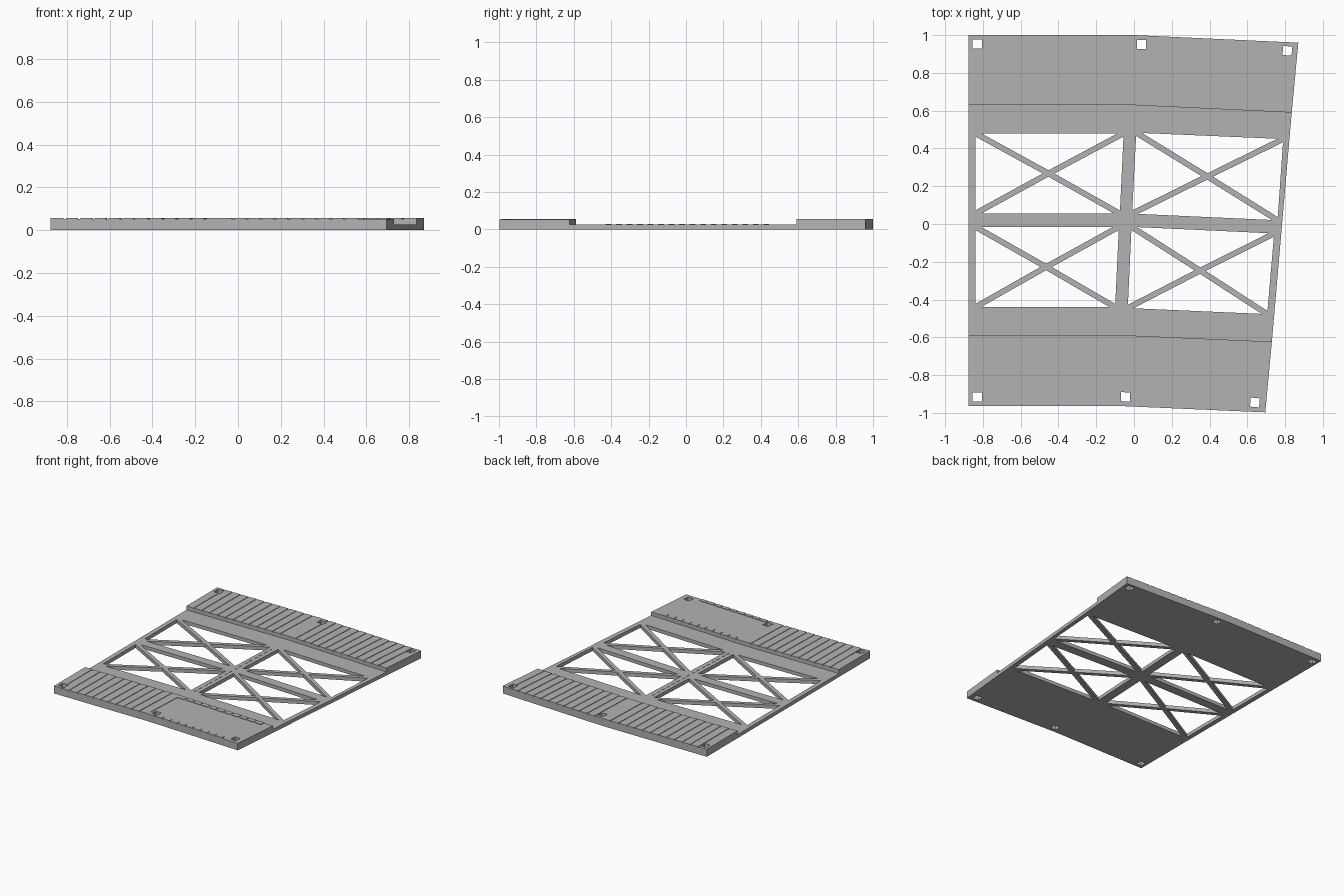
import bpy
import bmesh
from mathutils import Vector

cube = bpy.data.objects.get("Cube")
if cube:
    bpy.data.objects.remove(cube)

grey = bpy.data.materials.new("plain_grey")
grey.use_nodes = True
grey.diffuse_color = (0.45, 0.45, 0.45, 1)
grey.node_tree.nodes["Principled BSDF"].inputs["Base Color"].default_value = (0.45, 0.45, 0.45, 1)

FRAME_TOP, DECK_TOP, PLANK_TOP = 0.027, 0.053, 0.057


def lerp(a, b, t):
    return Vector(a).lerp(Vector(b), t)


def prism(bm, outline, low, high):
    """Extrude a flat outline straight up."""
    face = bm.faces.new([bm.verts.new((p[0], p[1], low)) for p in outline])
    face.normal_update()
    if face.normal.z > 0:
        face.normal_flip()
    ext = bmesh.ops.extrude_face_region(bm, geom=[face], use_keep_orig=True)["geom"]
    for v in ext:
        if isinstance(v, bmesh.types.BMVert):
            v.co.z = high


def make(name, prisms):
    bm = bmesh.new()
    for outline, low, high in prisms:
        prism(bm, outline, low, high)
    bmesh.ops.recalc_face_normals(bm, faces=bm.faces)
    mesh = bpy.data.meshes.new(name)
    bm.to_mesh(mesh)
    bm.free()
    mesh.materials.append(grey)
    ob = bpy.data.objects.new(name, mesh)
    bpy.context.collection.objects.link(ob)
    return ob


def cut(ob, cutter):
    mod = ob.modifiers.new("openings", "BOOLEAN")
    mod.operation = "DIFFERENCE"
    mod.solver = "EXACT"
    mod.object = cutter


def square(x, y, size, tilt):
    """Square with its upright sides leaning by tilt."""
    u, v = Vector((1, -tilt)) * size / 2, Vector((tilt, 1)) * size / 2
    c = Vector((x, y))
    return [c - u - v, c + u - v, c + u + v, c - u + v]


def braced(quad, width):
    """Four triangular openings that leave an X of braces inside a quad."""
    q = [Vector(p) for p in quad]
    centre = sum(q, Vector((0, 0))) / 4
    out = []
    for i in range(4):
        a, b = q[i], q[(i + 1) % 4]
        # shift both diagonals towards this side, then intersect with it
        da, db = (centre - a).normalized(), (centre - b).normalized()
        side = (b - a).normalized()
        sa = abs(da.cross(side))
        sb = abs(db.cross(side))
        a2, b2 = a + side * (width / 2 / sa), b - side * (width / 2 / sb)
        t = (b2 - a2).cross(db) / da.cross(db)
        out.append([a2, b2, a2 + da * t])
    return out


# Cross lines of the bent platform: outer left, seam, outer right
back = [(-0.875, 1.0), (0, 1.0), (0.87, 0.96)]
back_step = [(-0.875, 0.63), (-0.015, 0.63), (0.835, 0.59)]
front_step = [(-0.875, -0.588), (-0.07, -0.588), (0.73, -0.623)]
front = [(-0.875, -0.963), (-0.088, -0.963), (0.695, -0.997)]

# Cutters for brace openings and post holes
windows = [
    [(-0.84, 0.055), (-0.075, 0.055), (-0.055, 0.48), (-0.84, 0.48)],
    [(-0.84, -0.44), (-0.1, -0.44), (-0.08, -0.015), (-0.84, -0.015)],
    [(-0.01, 0.055), (0.76, 0.02), (0.79, 0.45), (0.012, 0.483)],
    [(-0.033, -0.445), (0.705, -0.477), (0.742, -0.05), (-0.013, -0.015)],
]
triangles = [tri for w in windows for tri in braced(w, 0.03)]
window_cutter = make("window_cutter", [(t, -0.1, 0.2) for t in triangles])
posts = [(-0.83, 0.952, 0), (0.04, 0.95, 0.04), (0.812, 0.917, 0.09),
         (-0.83, -0.915, 0), (-0.045, -0.915, 0.04), (0.64, -0.945, 0.09)]
post_cutter = make("post_hole_cutter",
                   [(square(x, y, 0.048, t), -0.1, 0.2) for x, y, t in posts])
for helper in (window_cutter, post_cutter):
    helper.hide_render = True
    helper.hide_viewport = True
    helper.display_type = "WIRE"

# Low braced frame between the decks
frame = make("braced_frame", [(front_step + back_step[::-1], 0, FRAME_TOP)])
cut(frame, window_cutter)

# Raised decks, each one slab
for name, near, far in (("back_deck", back_step, back), ("front_deck", front, front_step)):
    cut(make(name, [(near + far[::-1], 0, DECK_TOP)]), post_cutter)


def planks(name, near, far, side, count, grooves_at_ends=False):
    """Raised boards separated by narrow grooves; side 0 is left, 1 right."""
    n0, n1, f0, f1 = near[side], near[side + 1], far[side], far[side + 1]
    parts = []

    def patch(s0, s1, t0, t1):
        lo0, lo1 = lerp(n0, n1, s0), lerp(n0, n1, s1)
        hi0, hi1 = lerp(f0, f1, s0), lerp(f0, f1, s1)
        return [lo0.lerp(hi0, t0), lo1.lerp(hi1, t0), lo1.lerp(hi1, t1), lo0.lerp(hi0, t1)]

    spans = [(0, 0.08), (0.9, 1)] if grooves_at_ends else [(0, 1)]
    for i in range(count):
        s0 = (i + 0.1) / count if i else 0
        s1 = (i + 0.9) / count if i < count - 1 else 1
        for t0, t1 in spans:
            parts.append((patch(s0, s1, t0, t1), DECK_TOP, PLANK_TOP))
    if grooves_at_ends:
        parts.append((patch(0.012, 1, 0.08, 0.9), DECK_TOP, PLANK_TOP))
    cut(make(name, parts), post_cutter)


planks("back_left_planks", back_step, back, 0, 13)
planks("back_right_planks", back_step, back, 1, 13)
planks("front_left_planks", front, front_step, 0, 12)
planks("front_right_planks", front, front_step, 1, 12, True)

# Broken seam strip along the middle beam
top, bottom = (-0.025, 0.47), (-0.065, -0.43)
dashes = []
for i in range(16):
    a, b = lerp(bottom, top, i / 16), lerp(bottom, top, (i + 0.55) / 16)
    w = Vector((0.003, 0))
    dashes.append(([a - w, a + w, b + w, b - w], FRAME_TOP, FRAME_TOP + 0.002))
make("seam_dashes", dashes)
